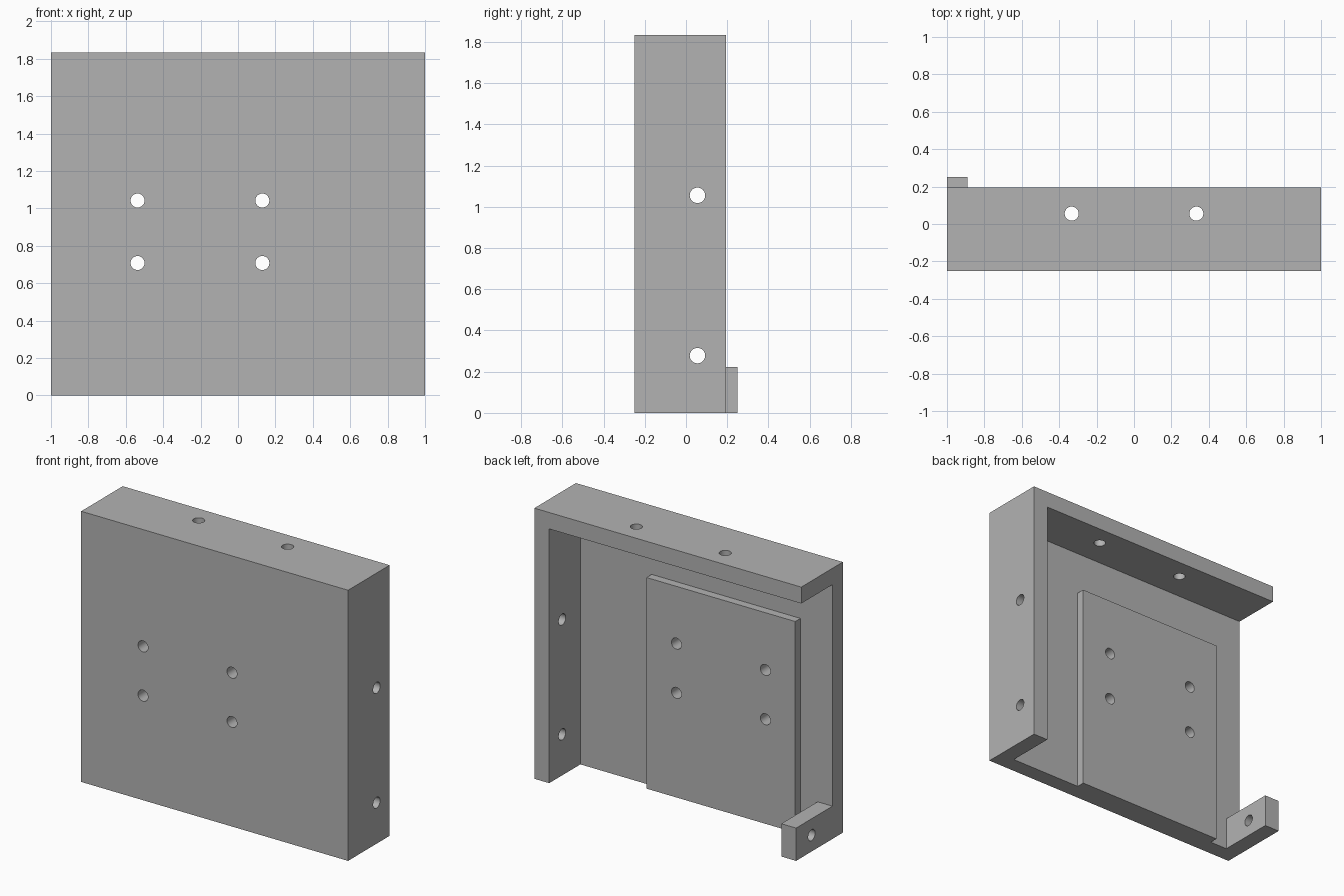
import bpy
import bmesh
from math import radians
from mathutils import Matrix, Vector

cube = bpy.data.objects.get("Cube")
if cube:
    bpy.data.objects.remove(cube, do_unlink=True)

U = 1 / 18                      # design module
WALL = 2 * U
HEIGHT = 33 * U
FRONT, BACK = -4.5 * U, 3.5 * U
FLOOR = FRONT + WALL            # inner surface of the front plate
HOLE_R = 0.0375

grey = bpy.data.materials.new("plain grey")
grey.use_nodes = True
grey.diffuse_color = (0.45, 0.45, 0.45, 1)
grey.node_tree.nodes["Principled BSDF"].inputs["Base Color"].default_value = grey.diffuse_color


def make_object(name, bm):
    mesh = bpy.data.meshes.new(name)
    bm.to_mesh(mesh)
    bm.free()
    mesh.materials.append(grey)
    obj = bpy.data.objects.new(name, mesh)
    bpy.context.collection.objects.link(obj)
    return obj


def box(name, low, high):
    low, high = Vector(low), Vector(high)
    bm = bmesh.new()
    bmesh.ops.create_cube(bm, size=1, matrix=Matrix.Translation((low + high) / 2)
                          @ Matrix.Diagonal((high - low).to_4d()))
    return make_object(name, bm)


def drills(name, axis, centres, length=0.4):
    """Cylinders along one axis, one for each hole centre."""
    turn = {"X": Matrix.Rotation(radians(90), 4, "Y"),
            "Y": Matrix.Rotation(radians(90), 4, "X"),
            "Z": Matrix.Identity(4)}[axis]
    bm = bmesh.new()
    for c in centres:
        bmesh.ops.create_cone(bm, cap_ends=True, segments=32, radius1=HOLE_R, radius2=HOLE_R,
                              depth=length, matrix=Matrix.Translation(c) @ turn)
    return make_object(name, bm)


def cut(obj, cutter):
    cutter.hide_render = True
    mod = obj.modifiers.new("cut", "BOOLEAN")
    mod.operation = "DIFFERENCE"
    mod.solver = "EXACT"
    mod.object = cutter
    bpy.context.view_layer.objects.active = obj
    bpy.ops.object.modifier_apply(modifier=mod.name)


# Main parts
housing = box("housing", (-1, FRONT, 0), (1, BACK, HEIGHT))
pad = box("mounting_pad", (-0.76, FLOOR, 0), (0.355, FLOOR + U, 1.43))
tab = box("corner_tab", (-1, FLOOR, 0), (-1 + WALL, 4.5 * U, 4 * U))

# Housing is open at the back, the bottom and the right side
cavity = box("cavity_cutter", (-1.2, FLOOR, -0.2), (1 - WALL, 0.5, HEIGHT - WALL))

# Screw holes
plate_drills = drills("plate_drills", "Y",
                      [(x, FLOOR, z) for x in (-0.537, 0.13) for z in (0.708, 1.042)])
side_drills = drills("side_drills", "X", [(1, U, 5 * U), (1, U, 19 * U)])
top_drills = drills("top_drills", "Z", [(s * 6 * U, U, HEIGHT) for s in (-1, 1)])
tab_drill = drills("tab_drill", "X", [(-1, 1.5 * U, 2 * U)])

cutters = [cavity, plate_drills, side_drills, top_drills, tab_drill]
for cutter in cutters[:4]:
    cut(housing, cutter)
cut(pad, plate_drills)
cut(tab, tab_drill)
for cutter in cutters:
    bpy.data.objects.remove(cutter, do_unlink=True)

# Smooth hole walls, sharp edges elsewhere
for obj in (housing, pad, tab):
    bpy.ops.object.select_all(action="DESELECT")
    obj.select_set(True)
    bpy.context.view_layer.objects.active = obj
    bpy.ops.object.shade_smooth_by_angle(angle=radians(30))
